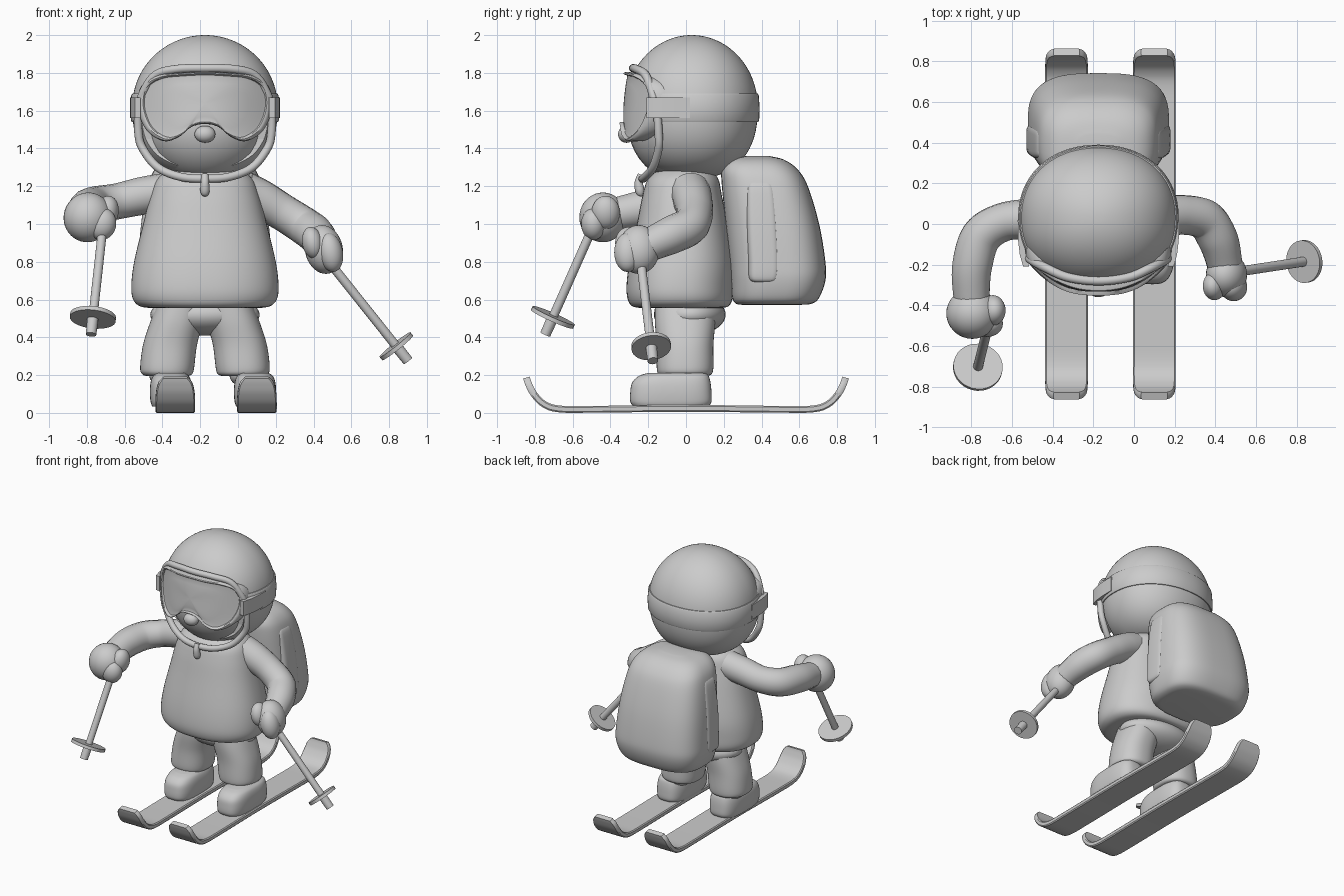
import bpy, bmesh, math
from mathutils import Vector, Matrix

if "Cube" in bpy.data.objects:
    bpy.data.objects.remove(bpy.data.objects["Cube"])

C = -0.175  # centre line of the body


def finish(name, bm):
    bmesh.ops.recalc_face_normals(bm, faces=bm.faces)
    me = bpy.data.meshes.new(name)
    bm.to_mesh(me)
    bm.free()
    ob = bpy.data.objects.new(name, me)
    bpy.context.collection.objects.link(ob)
    return ob


def loft(name, rings):
    """Skin a list of equal-length closed rings and cap both ends."""
    bm = bmesh.new()
    vs = [[bm.verts.new(p) for p in r] for r in rings]
    n = len(vs[0])
    for a, b in zip(vs, vs[1:]):
        for i in range(n):
            bm.faces.new((a[i], a[(i + 1) % n], b[(i + 1) % n], b[i]))
    bm.faces.new(vs[0])
    bm.faces.new(vs[-1])
    return finish(name, bm)


def oval(cx, cy, z, rx, ry, p=2.0, n=64):
    """Horizontal superellipse ring."""
    out = []
    for i in range(n):
        t = 2 * math.pi * i / n
        c, s = math.cos(t), math.sin(t)
        out.append((cx + rx * math.copysign(abs(c) ** (2 / p), c),
                    cy + ry * math.copysign(abs(s) ** (2 / p), s), z))
    return out


def spline(pts, steps=8, closed=False):
    """Catmull-Rom through points of any dimension."""
    n, out = len(pts), []
    get = (lambda i: pts[i % n]) if closed else (lambda i: pts[max(0, min(n - 1, i))])
    for i in range(n if closed else n - 1):
        q = [get(i + k) for k in (-1, 0, 1, 2)]
        for j in range(steps):
            t = j / steps
            out.append(tuple(0.5 * (2 * b + (c - a) * t + (2 * a - 5 * b + 4 * c - d) * t * t
                                    + (3 * b - a - 3 * c + d) * t ** 3) for a, b, c, d in zip(*q)))
    if not closed:
        out.append(tuple(pts[-1]))
    return out


def tube(name, pts, closed=False):
    """Smooth round tube through (x, y, z, radius) points."""
    pts = spline(pts, 8, closed)
    cu = bpy.data.curves.new(name, 'CURVE')
    cu.dimensions = '3D'
    cu.bevel_depth = 1.0
    cu.bevel_resolution = 6
    cu.use_fill_caps = True
    sp = cu.splines.new('POLY')
    sp.points.add(len(pts) - 1)
    sp.use_cyclic_u = closed
    for p, q in zip(sp.points, pts):
        p.co = (*q[:3], 1)
        p.radius = q[3]
    tmp = bpy.data.objects.new(name + "_path", cu)
    bpy.context.collection.objects.link(tmp)
    bpy.context.view_layer.update()
    me = bpy.data.meshes.new_from_object(tmp.evaluated_get(bpy.context.evaluated_depsgraph_get()))
    bpy.data.objects.remove(tmp)
    ob = bpy.data.objects.new(name, me)
    bpy.context.collection.objects.link(ob)
    return ob


def ball(name, loc, r, rot=0.0):
    bm = bmesh.new()
    m = Matrix.Translation(loc) @ Matrix.Rotation(rot, 4, 'Y') @ Matrix.Diagonal((*r, 1))
    bmesh.ops.create_uvsphere(bm, u_segments=32, v_segments=20, radius=1, matrix=m)
    return finish(name, bm)


def body(name, table, p, cx=C):
    """Loft through (z, half width, front y, back y) rows."""
    return loft(name, [oval(cx, (f + b) / 2, z, rx, (b - f) / 2, p)
                       for z, rx, f, b in spline(table, 5)])


# Jacket, seat and legs
body("jacket", [(.555, .29, -.24, .19), (.565, .345, -.285, .225), (.6, .38, -.308, .245),
                (.67, .39, -.315, .25), (.8, .375, -.3, .25), (1.0, .327, -.26, .22),
                (1.15, .288, -.23, .19), (1.24, .25, -.2, .17), (1.3, .17, -.13, .12)], 2.3)
ball("seat", (C, .02, .52), (.29, .19, .11))
for s, side in ((-1, "right"), (1, "left")):
    rows = [(.195, .2, .11, -.115), (.205, .2, .132, -.14), (.24, .2, .143, -.15), (.36, .185, .143, -.15),
            (.48, .15, .14, -.16), (.58, .12, .13, -.16)]
    loft(side + "_trouser_leg", [oval(C + s * x, -.005, z, rx, -f, 2.3)
                                 for z, x, rx, f in spline(rows, 5)])

# Boots and skis
half = [(-.845, .195, .065), (-.835, .165, .09), (-.81, .115, .102), (-.76, .06, .105),
        (-.68, .03, .105), (-.5, .027, .105)]
ski_path = spline(half + [(0, .032, .105)] + [(-y, z, w) for y, z, w in reversed(half)], 5)
for side, bx, sx in (("right", -.355, -.332), ("left", .09, .1)):
    body(side + "_boot", [(.035, .1, -.28, .12), (.06, .108, -.295, .135), (.11, .112, -.295, .135),
                          (.16, .108, -.285, .13), (.195, .095, -.25, .12), (.212, .07, -.2, .1)], 3, bx)
    ball(side + "_ankle", (bx - .01 if bx < 0 else bx - .03, -.0, .2), (.105, .115, .07))
    rings = []
    for i, (y, z, w) in enumerate(ski_path):
        a, b = ski_path[max(i - 1, 0)], ski_path[min(i + 1, len(ski_path) - 1)]
        t = Vector((0, b[0] - a[0], b[1] - a[1])).normalized()
        n = Vector((0, -t.z, t.y)) * .018
        c = Vector((sx, y, z - .008))
        rings.append([c + n * k + Vector((x * w, 0, 0))
                      for x, k in ((-.94, 1), (.94, 1), (1, .6), (1, -.6), (.94, -1), (-.94, -1), (-1, -.6), (-1, .6))])
    loft(side + "_ski", rings)

# Backpack with raised side pockets
body("backpack", [(.572, .22, .3, .6), (.578, .28, .265, .665), (.61, .32, .245, .705), (.7, .345, .238, .738),
                  (.8, .345, .23, .738), (1.0, .33, .21, .705), (1.2, .3, .19, .645),
                  (1.29, .265, .19, .59), (1.34, .2, .23, .52), (1.36, .1, .32, .44)], 3)
body("backpack_side_pockets", [(.69, .33, .36, .46), (.71, .352, .325, .5), (.8, .353, .32, .51), (1.0, .338, .31, .5),
                               (1.19, .308, .31, .48), (1.23, .28, .33, .45)], 6)


# Helmet shell, with the face opening cut by a side profile
def helmet_ring(z, grow=0.0):
    p = 2.0 if z > 1.62 else 2.4
    k = max(1 - (abs(z - 1.62) / .38) ** p, 0.0) ** (1 / p)
    return oval(C, .03, z, .385 * k + grow, .35 * k + grow, 2.15, 96)


helmet = loft("helmet", [helmet_ring(1.62 + .38 * math.cos(math.radians(a))) for a in range(3, 180, 3)])
band = loft("goggle_band", [helmet_ring(z, g) for z, g in
                            ((1.54, -.02), (1.54, .006), (1.55, .01), (1.61, .01), (1.68, .01), (1.69, .006), (1.69, -.02))])
prof = [(-.6, 1.825), (-.25, 1.825), (-.2, 1.77), (-.175, 1.68), (-.155, 1.58), (-.145, 1.45),
        (-.15, 1.37), (-.18, 1.29), (-.25, 1.22), (-.6, 1.2)]
cutter = loft("face_cutter", [[(x, y, z) for y, z in prof] for x in (-.9, .6)])
cutter.hide_render = True
cutter.hide_set(True)
for ob in (helmet, band):
    m = ob.modifiers.new("face_opening", 'BOOLEAN')
    m.operation = 'DIFFERENCE'
    m.solver = 'EXACT'
    m.object = cutter


def both_sides(pts):
    """Mirror a half outline that starts and ends on the centre line."""
    return pts + [(-p[0], *p[1:]) for p in reversed(pts[1:-1])]


rim = [(0, -.28, 1.825), (.15, -.262, 1.82), (.26, -.215, 1.79), (.325, -.18, 1.7), (.352, -.155, 1.6),
       (.352, -.145, 1.48), (.33, -.145, 1.4), (.25, -.175, 1.3), (.13, -.215, 1.25), (0, -.23, 1.24)]
tube("helmet_rim_and_chin_strap", [(C + x, y, z, .022) for x, y, z in both_sides(rim)], True)
tube("strap_end", [(C, -.235, 1.26, .02), (C, -.25, 1.22, .022), (C, -.245, 1.18, .025),
                   (C, -.24, 1.155, .018), (C, -.24, 1.145, .004)])

# Face and nose
ball("face", (C, 0, 1.52), (.33, .305, .3))
ball("nose", (C, -.315, 1.475), (.055, .045, .045))

# Goggles: curved frame lip and inset lens
outline = [(0, 1.53), (.07, 1.515), (.14, 1.46), (.22, 1.44), (.31, 1.5), (.355, 1.62),
           (.335, 1.73), (.25, 1.785), (.12, 1.8), (0, 1.805)]
outline = spline(both_sides(outline), 5, True)
rings = []
for k, d in ((.97, .1), (1, .06), (1.005, .01), (.985, -.006), (.95, -.01), (.92, -.004), (.9, .01),
             (.85, .012), (.65, .008), (.4, .006), (.15, .005), (.02, .005)):
    rings.append([(C + x * k, -.335 + .165 * (abs(x * k) / .355) ** 2.2 + .08 * (z - 1.63) * k + d,
                   1.64 + (z - 1.64) * k) for x, z in outline])
loft("goggles", rings)
for s, side in ((-1, "right"), (1, "left")):
    loft(side + "_goggle_buckle", [[(C + s * (x + dx), y, 1.615 + dz) for dx, dz in
                                    ((-.015, -.055), (.015, -.055), (.015, .055), (-.015, .055))]
                                   for x, y in ((.355, -.21), (.372, -.15), (.38, -.08), (.382, .02))])

# Arms
tube("right_arm", [(-.38, .03, 1.17, .1), (-.5, .025, 1.15, .1), (-.64, .01, 1.12, .095),
                   (-.75, -.06, 1.1, .1), (-.795, -.2, 1.085, .1), (-.8, -.33, 1.06, .092), (-.79, -.42, 1.04, .085)])
tube("left_arm", [(.03, .02, 1.17, .11), (.12, .035, 1.13, .105), (.24, .045, 1.06, .098),
                  (.35, .02, .99, .1), (.41, -.07, .945, .1), (.44, -.17, .9, .09), (.45, -.24, .87, .085)])

# Mittens with curled thumbs
ball("right_mitten", (-.795, -.44, 1.035), (.128, .125, .132), .3)
ball("right_thumb", (-.695, -.425, 1.06), (.062, .075, .09), .2)
ball("right_fingers", (-.72, -.49, 1.0), (.075, .065, .085), .2)
ball("left_mitten", (.455, -.25, .865), (.1, .11, .13), -.2)
ball("left_thumb", (.395, -.305, .9), (.055, .07, .085), -.2)
ball("left_fingers", (.49, -.31, .85), (.065, .07, .105), -.2)


# Ski poles with round baskets
def pole(side, top, tip, r):
    top, tip = Vector(top), Vector(tip)
    d = (tip - top).normalized()
    hub = tip - d * .1
    for name, a, b, ra, rb in (("_pole", top, tip, .024, .024),
                               ("_pole_tip", hub, tip, .03, .028),
                               ("_pole_basket", hub - d * .011, hub + d * .011, r, r)):
        bm = bmesh.new()
        m = Matrix.Translation((a + b) / 2) @ d.to_track_quat('Z', 'Y').to_matrix().to_4x4()
        bmesh.ops.create_cone(bm, cap_ends=True, segments=32, radius1=ra, radius2=rb,
                              depth=(b - a).length, matrix=m)
        finish(side + name, bm)


pole("right", (-.705, -.45, 1.08), (-.778, -.745, .415), .122)
pole("left", (.41, -.25, .89), (.9, -.175, .275), .105)

# Smooth shading with crisp edges
bpy.ops.object.select_all(action='DESELECT')
for ob in bpy.context.scene.objects:
    if ob.type == 'MESH' and ob is not cutter:
        ob.select_set(True)
        bpy.context.view_layer.objects.active = ob
bpy.ops.object.shade_smooth_by_angle(angle=math.radians(40))
